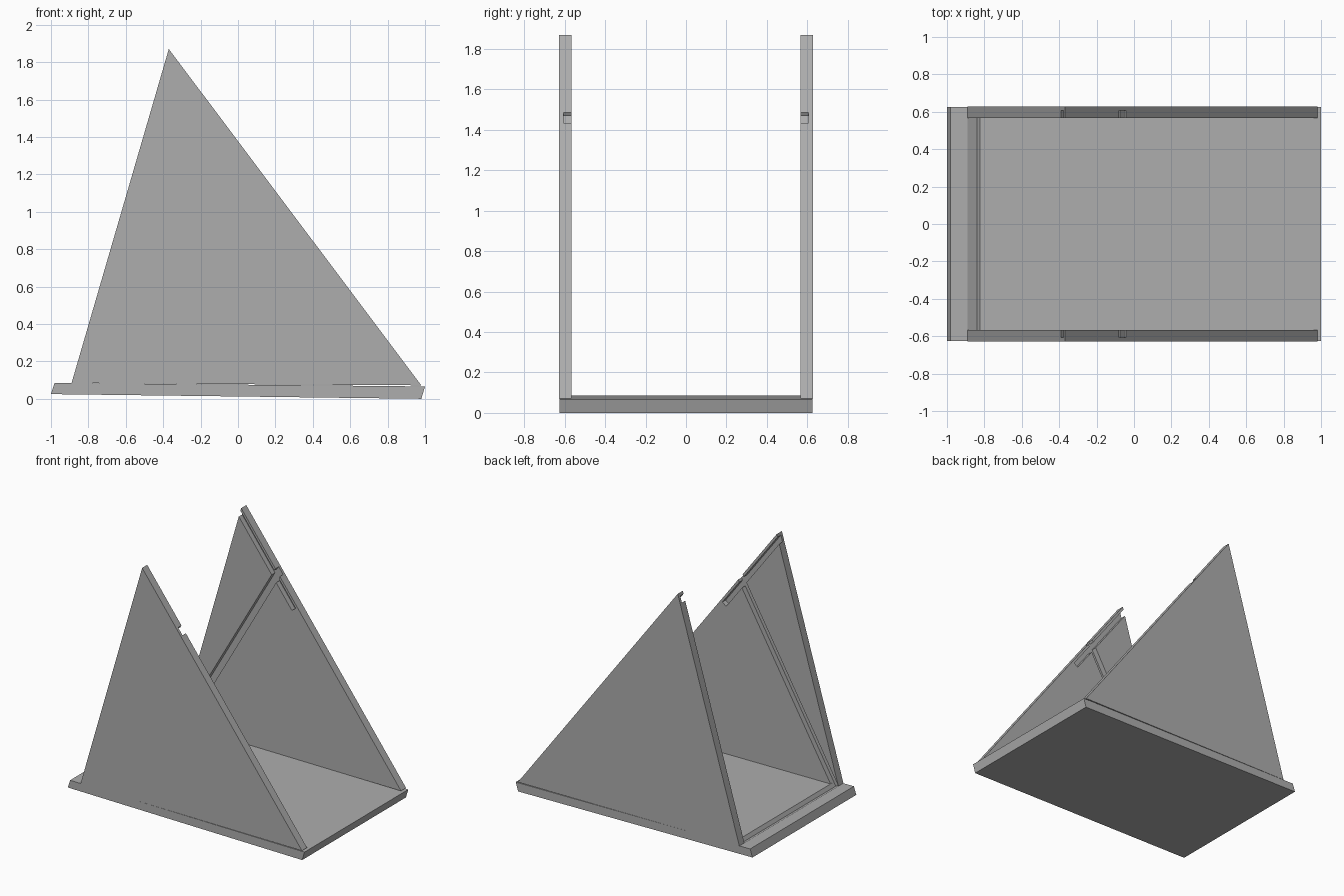
import bpy
from mathutils import Vector

cube = bpy.data.objects.get("Cube")
if cube:
    bpy.data.objects.remove(cube, do_unlink=True)

grey = bpy.data.materials.new("plain_grey")
grey.use_nodes = True
grey.diffuse_color = (0.42, 0.42, 0.42, 1)
grey.node_tree.nodes["Principled BSDF"].inputs["Base Color"].default_value = grey.diffuse_color


def prism(name, profile, y0, y1):
    """Extrude an x-z profile (listed clockwise from the front) from y0 to y1."""
    n = len(profile)
    verts = [(x, y, z) for y in (y0, y1) for x, z in profile]
    faces = [tuple(range(n - 1, -1, -1)), tuple(range(n, 2 * n))]
    for i in range(n):
        j = (i + 1) % n
        faces.append((i, j, n + j, n + i))
    mesh = bpy.data.meshes.new(name)
    mesh.from_pydata(verts, [], faces)
    mesh.materials.append(grey)
    obj = bpy.data.objects.new(name, mesh)
    bpy.context.collection.objects.link(obj)
    return obj


def cut(obj, cutters):
    """Subtract the cutters and keep the evaluated mesh."""
    for cutter in cutters:
        mod = obj.modifiers.new("groove", 'BOOLEAN')
        mod.operation = 'DIFFERENCE'
        mod.solver = 'EXACT'
        mod.object = cutter
    graph = bpy.context.evaluated_depsgraph_get()
    mesh = bpy.data.meshes.new_from_object(obj.evaluated_get(graph))
    obj.modifiers.clear()
    obj.data = mesh


outer, inner, groove = 0.628, 0.567, 0.607

# Slightly tilted base with slanted ends
base = prism("base_plate", [(-1, 0.025), (-0.98, 0.085), (1, 0.066), (0.98, 0)], -0.626, 0.626)

# Triangular side panels
apex = Vector((-0.37, 1.87))
toe = Vector((0.98, 0.072))
triangle = [(-0.89, 0.084), apex, toe]
right_panel = prism("front_side_panel", triangle, -outer, -inner)
left_panel = prism("back_side_panel", triangle, inner, outer)

# Inclined slot, running from the base out through the sloping edges
heel, corner = Vector((-0.89, 0.084)), Vector((-0.84, 0.056))
rise = Vector((0.5, 0.866)) * 1.8
slot = prism("slot_cutter", [heel, heel + rise, corner + rise, corner], -groove, groove)

# Short track just below each sloping edge, open at the top end
along = (toe - apex).normalized()
inward = Vector((along.y, -along.x))
track_profile = [apex + along * s + inward * d
                 for s, d in ((-0.2, 0.058), (-0.2, 0.018), (0.79, 0.018), (0.79, 0.058))]
track = prism("track_cutter", track_profile, -groove, groove)

for panel in (right_panel, left_panel):
    cut(panel, [slot, track])
cut(base, [slot])

for cutter in (slot, track):
    bpy.data.objects.remove(cutter, do_unlink=True)
